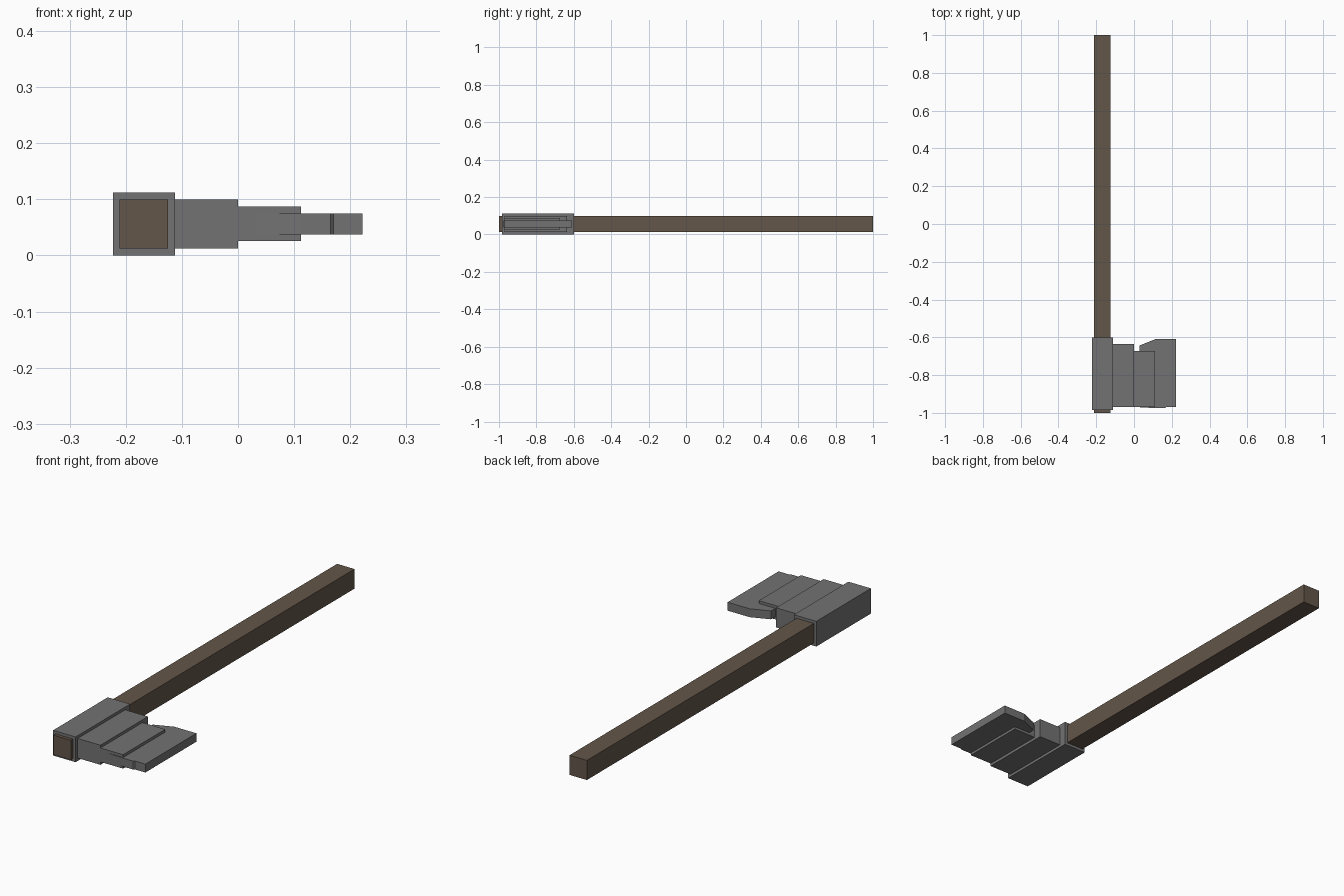
import bpy, bmesh

if "Cube" in bpy.data.objects:
    bpy.data.objects.remove(bpy.data.objects["Cube"])


def material(name, rgb):
    m = bpy.data.materials.new(name)
    m.diffuse_color = (*rgb, 1)
    m.use_nodes = True
    m.node_tree.nodes["Principled BSDF"].inputs["Base Color"].default_value = m.diffuse_color
    return m


steel = material("grey steel", (0.17, 0.17, 0.17))
wood = material("brown wood", (0.125, 0.093, 0.067))


def slab(name, outline, z0, z1, mat):
    """Extrude a flat counter-clockwise xy outline from z0 to z1."""
    bm = bmesh.new()
    face = bm.faces.new([bm.verts.new((x, y, z0)) for x, y in outline])
    ext = bmesh.ops.extrude_face_region(bm, geom=[face])["geom"]
    top = [v for v in ext if isinstance(v, bmesh.types.BMVert)]
    bmesh.ops.translate(bm, verts=top, vec=(0, 0, z1 - z0))
    bmesh.ops.recalc_face_normals(bm, faces=bm.faces)
    mesh = bpy.data.meshes.new(name)
    bm.to_mesh(mesh)
    bm.free()
    mesh.materials.append(mat)
    obj = bpy.data.objects.new(name, mesh)
    bpy.context.collection.objects.link(obj)
    return obj


def box(name, x0, x1, y0, y1, z0, z1, mat):
    return slab(name, [(x0, y0), (x1, y0), (x1, y1), (x0, y1)], z0, z1, mat)


# Long square handle
box("handle", -0.211, -0.125, -1.0, 1.0, 0.0125, 0.1, wood)

# Head: socket around the handle, then steps thinning towards the edge
box("socket", -0.223, -0.112, -0.985, -0.6, 0.0, 0.1125, steel)
box("cheek", -0.112, 0.0, -0.97, -0.635, 0.0125, 0.1, steel)
box("step", 0.0, 0.112, -0.97, -0.673, 0.0255, 0.0875, steel)

# Thin blade with a sloping rear shoulder and a slight front lip
slab("blade", [(0.03, -0.97), (0.112, -0.975), (0.165, -0.975), (0.17, -0.97),
               (0.222, -0.97), (0.222, -0.61), (0.112, -0.61), (0.03, -0.643)],
     0.0375, 0.075, steel)
